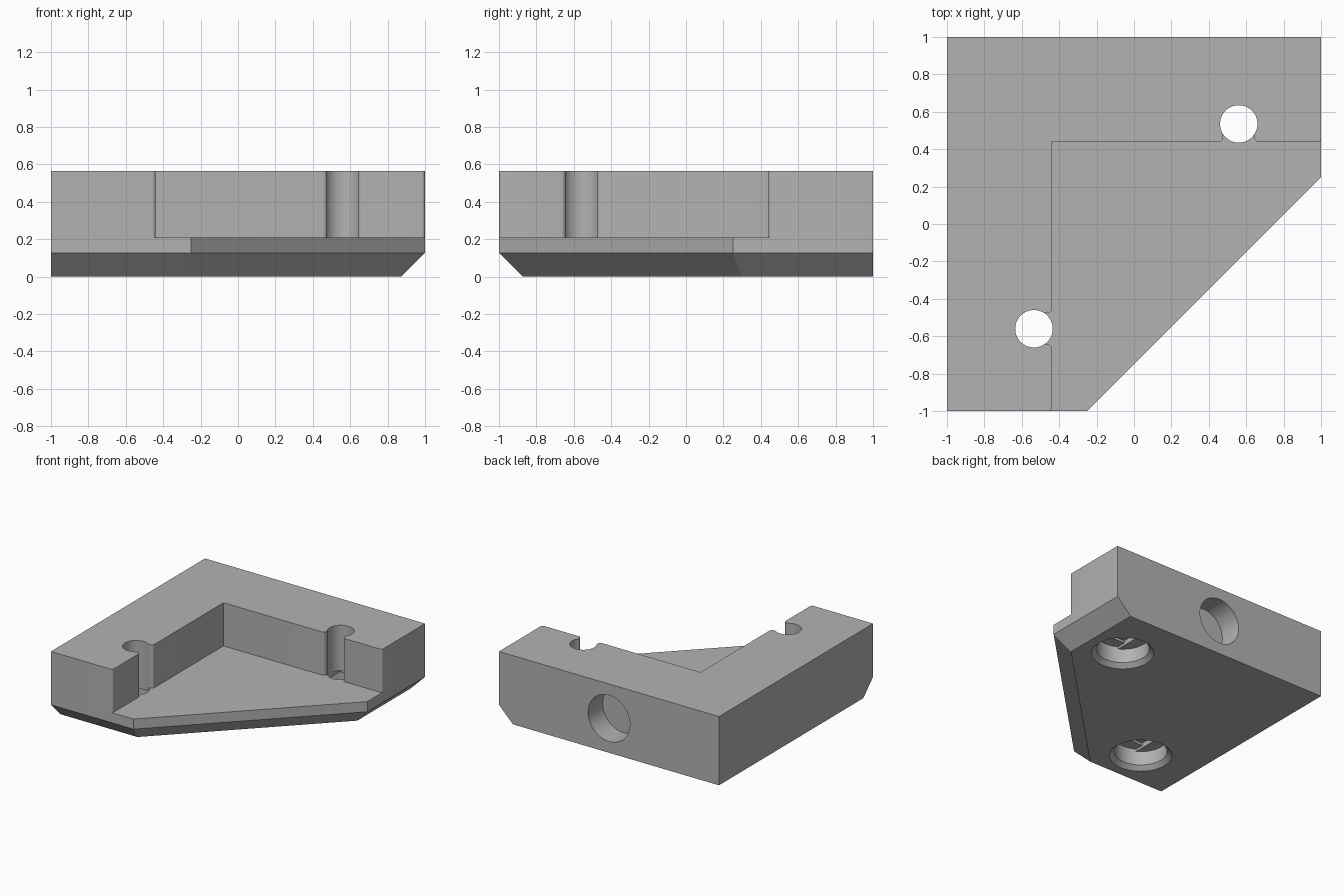
import bpy, bmesh, math
from mathutils import Matrix, Vector

cube = bpy.data.objects.get("Cube")
if cube:
    bpy.data.objects.remove(cube, do_unlink=True)

HEIGHT, FLOOR, CHAMFER, WALL = 0.565, 0.21, 0.127, 0.44
HOLE_R, BORE_R, RIM_R, SIDE_R = 0.1, 0.2, 0.235, 0.19
BORE_TOP, STEP = 0.15, 0.02
HOLES = [(0.56, 0.535), (-0.535, -0.56)]

grey = bpy.data.materials.new("grey plastic")
grey.use_nodes = True
colour = (0.45, 0.45, 0.45, 1)
grey.diffuse_color = colour
grey.node_tree.nodes["Principled BSDF"].inputs["Base Color"].default_value = colour


def loft(name, rings):
    """Solid through a list of (outline, z) rings with equal point counts."""
    bm = bmesh.new()
    loops = [[bm.verts.new((x, y, z)) for x, y in pts] for pts, z in rings]
    bm.faces.new(loops[0])
    bm.faces.new(loops[-1])
    n = len(loops[0])
    for a, b in zip(loops, loops[1:]):
        for i in range(n):
            j = (i + 1) % n
            bm.faces.new((a[i], a[j], b[j], b[i]))
    bmesh.ops.recalc_face_normals(bm, faces=bm.faces)
    mesh = bpy.data.meshes.new(name)
    bm.to_mesh(mesh)
    bm.free()
    mesh.materials.append(grey)
    obj = bpy.data.objects.new(name, mesh)
    bpy.context.collection.objects.link(obj)
    return obj


def arc(cx, cy, r, start, end, steps=6):
    angles = [math.radians(start + (end - start) * i / steps) for i in range(steps + 1)]
    return [(cx + r * math.cos(a), cy + r * math.sin(a)) for a in angles]


def circle(cx, cy, r):
    return arc(cx, cy, r, 0, 360, 64)[:-1]


def box(cx, cy, w, d):
    return [(cx - w, cy - d), (cx + w, cy - d), (cx + w, cy + d), (cx - w, cy + d)]


def cut(target, cutter):
    cutter.hide_render = True
    mod = target.modifiers.new("cut", 'BOOLEAN')
    mod.operation, mod.solver, mod.object = 'DIFFERENCE', 'EXACT', cutter
    bpy.ops.object.select_all(action='DESELECT')
    bpy.context.view_layer.objects.active = target
    target.select_set(True)
    bpy.ops.object.modifier_apply(modifier=mod.name)
    bpy.data.objects.remove(cutter, do_unlink=True)


# Corner block with a bevelled foot on its three open sides
def outline(inset):
    e = 1 - inset
    k = 0.75 - inset * math.sqrt(2)
    return [(-1, 1), (-1, -e), (k - e, -e), (e, e - k), (e, 1)]


bracket = loft("corner_bracket", [(outline(CHAMFER), 0), (outline(0), CHAMFER),
                                  (outline(0), HEIGHT)])

# Pocket: one half of its edge, mirrored over the corner diagonal
hx, hy = HOLES[0]
slot, r = 0.083, 0.023
half = [(-WALL, WALL)]
half += arc(hx - slot - r, WALL + r, r, -90, 0)
half += [(hx - slot, hy - 0.04), (hx + slot, hy - 0.04)]
half += arc(hx + slot + r, WALL + r, r, 180, 270)
half += arc(1 - 0.018, WALL + 0.018, 0.018, -90, 0)
half += [(1.3, WALL + 0.018)]
mirrored = [(-y, -x) for x, y in reversed(half[1:])]
pocket = half + [(1.3, -1.3)] + mirrored
cut(bracket, loft("pocket_cutter", [(pocket, FLOOR), (pocket, 1)]))

# Screw holes with countersunk bores and stepped ceilings
for x, y in HOLES:
    lip = RIM_R - BORE_R
    cut(bracket, loft("bore_cutter", [
        (circle(x, y, RIM_R + lip), -lip), (circle(x, y, BORE_R), lip),
        (circle(x, y, BORE_R), BORE_TOP)]))
    ends = arc(x, y, BORE_R, -120, -60, 12) + arc(x, y, BORE_R, 60, 120, 12)
    cut(bracket, loft("slot_cutter", [(ends, 0.1), (ends, BORE_TOP + STEP)]))
    square = box(x, y, HOLE_R, HOLE_R)
    cut(bracket, loft("square_cutter", [(square, 0.1), (square, BORE_TOP + 2 * STEP)]))
    shaft = circle(x, y, HOLE_R)
    cut(bracket, loft("shaft_cutter", [(shaft, 0.1), (shaft, 1)]))

# Blind round hole in the back face
socket = loft("socket_cutter", [(circle(0, 0, SIDE_R), -0.19), (circle(0, 0, SIDE_R), 0.2)])
socket.data.transform(Matrix.Translation(Vector((0, 1, HEIGHT / 2)))
                      @ Matrix.Rotation(math.radians(-90), 4, 'X'))
cut(bracket, socket)

bpy.ops.object.shade_smooth_by_angle(angle=math.radians(30))
